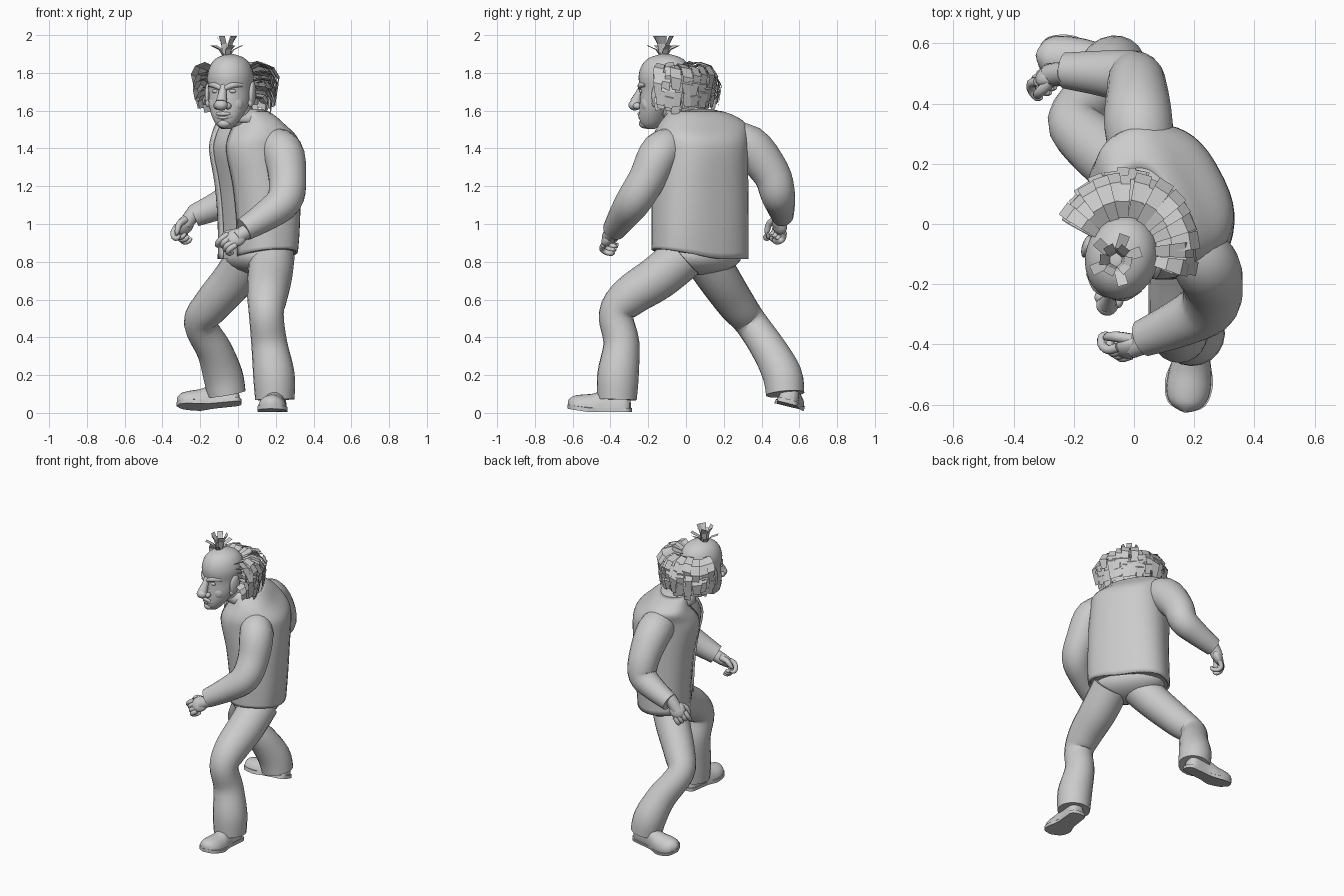
import bpy, bmesh, math, random
from math import sin, cos, pi
from mathutils import Vector, Matrix

random.seed(4)
if "Cube" in bpy.data.objects:
    bpy.data.objects.remove(bpy.data.objects["Cube"], do_unlink=True)

grey = bpy.data.materials.new("plain_grey")
grey.use_nodes = True
grey.diffuse_color = (0.6, 0.6, 0.6, 1)
grey.node_tree.nodes["Principled BSDF"].inputs["Base Color"].default_value = (0.6, 0.6, 0.6, 1)


def finish(name, bm, matrix=Matrix(), smooth=True):
    bmesh.ops.recalc_face_normals(bm, faces=bm.faces)
    bm.transform(matrix)
    mesh = bpy.data.meshes.new(name)
    bm.to_mesh(mesh)
    bm.free()
    mesh.materials.append(grey)
    if smooth:
        for p in mesh.polygons:
            p.use_smooth = True
        mesh.set_sharp_from_angle(angle=math.radians(50))
    obj = bpy.data.objects.new(name, mesh)
    bpy.context.collection.objects.link(obj)
    return obj


def spline(rows, steps=4):
    """Smooth a list of number rows with a Catmull-Rom curve."""
    v = [Vector(r) for r in rows]
    out = []
    for i in range(len(v) - 1):
        a, b, c, d = v[max(i - 1, 0)], v[i], v[i + 1], v[min(i + 2, len(v) - 1)]
        for k in range(steps):
            t = k / steps
            out.append(0.5 * (2 * b + (c - a) * t + (2 * a - 5 * b + 4 * c - d) * t ** 2
                              + (3 * b - a - 3 * c + d) * t ** 3))
    return out + [v[-1]]


def loft(name, rings, matrix=Matrix(), closed=True):
    bm = bmesh.new()
    loops = [[bm.verts.new(p) for p in ring] for ring in rings]
    n = len(loops[0])
    for a, b in zip(loops, loops[1:]):
        for i in range(n if closed else n - 1):
            j = (i + 1) % n
            bm.faces.new((a[i], a[j], b[j], b[i]))
    if closed:
        bm.faces.new(loops[0])
        bm.faces.new(loops[-1])
    return finish(name, bm, matrix)


def tube(name, rows, matrix=Matrix(), sides=20, steps=4):
    """Round limb through rows of x, y, z, radius."""
    rows = spline(rows, steps)
    pts = [r.to_3d() for r in rows]
    rings, side, old = [], None, None
    for i, p in enumerate(pts):
        t = (pts[min(i + 1, len(pts) - 1)] - pts[max(i - 1, 0)]).normalized()
        side = t.orthogonal().normalized() if old is None else old.rotation_difference(t) @ side
        old = t
        up = t.cross(side)
        rings.append([p + rows[i][3] * (side * cos(a) + up * sin(a))
                      for a in (2 * pi * k / sides for k in range(sides))])
    return loft(name, rings, matrix)


def blob(name, centre, size, matrix=Matrix(), turn=0):
    bm = bmesh.new()
    bmesh.ops.create_uvsphere(bm, u_segments=20, v_segments=12, radius=1)
    local = Matrix.Translation(centre) @ Matrix.Rotation(turn, 4, 'X') @ Matrix.Diagonal((*size, 1))
    return finish(name, bm, matrix @ local)


# Torso: inner shirt and open jacket, turned toward the model's right
TURN = Matrix.Rotation(-1.08, 3, 'Z')
torso = spline([(.815, .105, .075, .265, .175), (1.0, .11, .075, .262, .184),
                (1.2, .105, .073, .257, .2), (1.38, .09, .072, .25, .222),
                (1.46, .085, .075, .25, .205), (1.53, .063, .088, .24, .145),
                (1.58, .05, .07, .18, .11), (1.61, .03, .03, .11, .09)])


def torso_ring(row, gap, scale, count=40):
    """Boxy ring with an open gap at the front; the hem rises on the left."""
    z, cx, cy, u, v = row
    ring = []
    for k in range(count):
        a = -pi / 2 + gap + (2 * pi - 2 * gap) * k / (count - 1 if gap else count)
        c, s = (math.copysign(abs(f) ** .8, f) for f in (cos(a), sin(a)))
        rise = max(0, .92 - z) * .5 * max(0, c)
        ring.append(TURN @ Vector((u * scale * c, v * scale * s, rise)) + Vector((cx, cy, z)))
    return ring


loft("shirt", [torso_ring(r, 0, .94) for r in torso])
jacket = loft("jacket", [torso_ring(r, .25, 1) for r in torso[:-2]], closed=False)
jacket.modifiers.new("cloth", 'SOLIDIFY').thickness = .012
collar = loft("collar", [torso_ring(r, .35, 1) for r in
                         ((1.54, .04, .045, .165, .14), (1.575, .03, .03, .14, .12),
                          (1.61, .02, .015, .115, .105))], closed=False)
collar.modifiers.new("cloth", 'SOLIDIFY').thickness = .012
blob("trouser_seat", (0, 0, 0), (.24, .16, .1),
     Matrix.Translation((.1, .07, .83)) @ TURN.to_4x4())
tube("neck", [(.06, .03, 1.5, .085), (.01, -.04, 1.58, .075), (-.03, -.09, 1.68, .075)])

# Trouser legs
tube("left_trouser_leg", [(.18, -.01, .83, .12), (.168, -.15, .715, .118), (.155, -.3, .615, .107),
                          (.15, -.37, .52, .092), (.165, -.342, .37, .095), (.19, -.36, .2, .11),
                          (.195, -.365, .07, .104)])
tube("right_trouser_leg", [(.06, .1, .83, .12), (-.02, .175, .71, .112), (-.14, .27, .57, .1),
                           (-.2, .345, .475, .087), (-.125, .443, .33, .094), (-.08, .51, .2, .105),
                           (-.06, .525, .1, .102)])

# Sleeves
tube("left_sleeve", [(.15, -.03, 1.43, .08), (.235, -.13, 1.385, .108), (.262, -.205, 1.24, .1),
                     (.245, -.275, 1.125, .095), (.15, -.33, 1.045, .08), (.03, -.38, .97, .062)])
tube("right_sleeve", [(.03, .2, 1.43, .1), (.015, .33, 1.41, .115), (.01, .45, 1.27, .1),
                      (-.005, .485, 1.16, .092), (-.1, .5, 1.1, .077), (-.23, .51, 1.045, .06)])


# Shoes: flat sole with a rounded upper, toe toward local -y
def shoe(side, matrix):
    outline = spline([(0, .1, .03), (.05, .085, 0), (.057, .02, 0), (.06, -.06, 0),
                      (.08, -.14, 0), (.062, -.215, 0), (0, -.245, 0)])
    right = [(p.x, p.y) for p in outline]
    loop = right + [(-x, y) for x, y in reversed(right[1:-1])]
    loft(side + "_sole", [[Vector((x, y, z + max(0, -.12 - y) * .15)) for x, y in loop]
                          for z in (0, .022)], matrix)
    rows = spline([(.09, .03, .09), (.06, .052, .12), (-.03, .055, .12), (-.1, .07, .1),
                   (-.17, .073, .085), (-.215, .056, .07), (-.24, .018, .045)])
    rings = [[Vector((w * cos(a), y, .018 + max(0, -.12 - y) * .15 + max(0, (h - .018) * sin(a))))
              for a in (2 * pi * k / 24 for k in range(24))] for y, w, h in rows]
    loft(side + "_shoe_upper", rings, matrix)


shoe("left", Matrix.Translation((.2, -.385, .004)) @ Matrix.Rotation(-.12, 4, 'Z'))
shoe("right", Matrix.Translation((-.08, .538, .042)) @ Matrix.Rotation(-1.62, 4, 'Z')
     @ Matrix.Rotation(.1, 4, 'X') @ Matrix.Rotation(-.25, 4, 'Y'))


# Hands: half-closed, fingers toward local -y, palm toward local -z
def hand(side, place, heading, pitch, roll, thumb):
    m = (Matrix.Translation(place) @ Matrix.Rotation(heading, 4, 'Z')
         @ Matrix.Rotation(pitch, 4, 'X') @ Matrix.Rotation(roll, 4, 'Y') @ Matrix.Scale(1.1, 4))
    tube(side + "_wrist", [(0, .09, 0, .036), (0, .04, 0, .036), (0, 0, 0, .034)], m, 14)
    blob(side + "_palm", (0, 0, 0), (.046, .052, .028), m)
    for i, x in enumerate((-.034, -.012, .012, .034)):
        reach = .012 if x * thumb > .03 else 0
        tube(f"{side}_finger_{i + 1}",
             [(x, -.025, .004, .014), (x, -.06, 0, .014), (x, -.07 - reach, -.025, .013),
              (x, -.055 - reach * 2, -.052, .012), (x, -.035 - reach * 2, -.056, .006)], m, 10, 3)
    tube(side + "_thumb", [(thumb * .025, .02, -.01, .018), (thumb * .05, -.015, -.022, .016),
                           (thumb * .046, -.05, -.036, .013), (thumb * .04, -.066, -.04, .006)], m, 10, 3)


hand("left", (-.01, -.41, .928), -1.2, .5, 1.0, -1)
hand("right", (-.28, .495, .995), -1.45, .95, -1.0, 1)

# Head, facing slightly to the model's right
HEAD = Matrix.Translation((-.04, -.11, 0)) @ Matrix.Rotation(-.3, 4, 'Z')
skull = spline([(1.503, -.08, .025, .02), (1.53, -.075, .056, .058), (1.58, -.055, .086, .085),
                (1.64, -.02, .108, .117), (1.71, 0, .115, .134), (1.78, 0, .121, .143),
                (1.84, 0, .105, .126), (1.88, 0, .07, .085), (1.9, 0, .015, .02)])
loft("head", [[Vector((rx * cos(a), cy + ry * sin(a), z))
               for a in (2 * pi * k / 32 for k in range(32))] for z, cy, rx, ry in skull], HEAD)
tube("nose_bridge", [(0, -.12, 1.74, .016), (0, -.143, 1.69, .022), (0, -.163, 1.645, .031)], HEAD, 14)
blob("nose_tip", (0, -.168, 1.63), (.036, .034, .029), HEAD)
blob("muzzle", (0, -.1, 1.575), (.06, .045, .04), HEAD)
blob("upper_lip", (0, -.13, 1.583), (.042, .02, .013), HEAD)
blob("lower_lip", (0, -.127, 1.563), (.034, .02, .011), HEAD)
blob("chin", (0, -.112, 1.532), (.036, .032, .026), HEAD)
for s, word in ((1, "left"), (-1, "right")):
    blob(word + "_nostril", (s * .031, -.146, 1.625), (.018, .022, .018), HEAD)
    blob(word + "_eye", (s * .045, -.116, 1.703), (.022, .013, .011), HEAD)
    blob(word + "_cheek", (s * .046, -.073, 1.635), (.05, .045, .055), HEAD)
    tube(word + "_brow", [(s * .01, -.132, 1.718, .013), (s * .05, -.12, 1.735, .016),
                          (s * .09, -.082, 1.736, .01)], HEAD, 10)
    blob(word + "_ear", (s * .122, 0, 1.69), (.016, .038, .065), HEAD, -.15)
    blob(word + "_ear_lobe", (s * .118, -.02, 1.64), (.013, .018, .022), HEAD)


# Hair: long broad ribbons that sweep outward and curl in at the tips
def ribbon(bm, path, across, widths):
    rows = [(bm.verts.new(p - across * w), bm.verts.new(p + across * w)) for p, w in zip(path, widths)]
    for (a, b), (c, d) in zip(rows, rows[1:]):
        bm.faces.new((a, b, d, c))


bm = bmesh.new()
for root, lift, reach, drop in ((1.82, .03, .14, .1), (1.79, .015, .145, .12), (1.75, .015, .14, .12),
                                (1.71, .01, .125, .11), (1.67, .01, .095, .07)):
    for k in range(15):
        a = .1 + 2.72 * (k + random.uniform(-.25, .25)) / 14
        out = Vector((cos(a), sin(a), 0))
        tilt = Vector((0, 0, random.uniform(-.3, .3)))
        across = (Vector((-sin(a), cos(a), 0)) + tilt).normalized()
        base = Vector((.1 * cos(a), .12 * sin(a) + .01, root + random.uniform(-.01, .01)))
        r = reach * random.uniform(.88, 1.06) * (.98 + .15 * max(0, sin(a)))
        d = drop * random.uniform(.8, 1.1)
        path = [base + out * r * f + Vector((0, 0, h)) for f, h in
                ((0, 0), (.4, lift), (.8, lift * .3), (1, -d * .4), (.93, -d))]
        w = random.uniform(.024, .032)
        ribbon(bm, path, across, (w * .6, w * .8, w, w, w * .7))
finish("side_hair", bm, HEAD, smooth=False)

# Tuft of short ribbons on the crown
bm = bmesh.new()
for k in range(11):
    a = 2 * pi * k / 11 + random.uniform(-.2, .2)
    out = Vector((cos(a), sin(a), 0))
    spread, rise = (.07, .055) if k % 2 else (.035, .105)
    base = Vector((-.017, -.015, 1.89)) + out * .018
    path = [base, base + out * spread * .3 + Vector((0, 0, rise * .6)),
            base + out * spread + Vector((0, 0, rise))]
    ribbon(bm, path, Vector((-sin(a), cos(a), 0)), (.014, .016, .018))
finish("crown_tuft", bm, HEAD, smooth=False)
